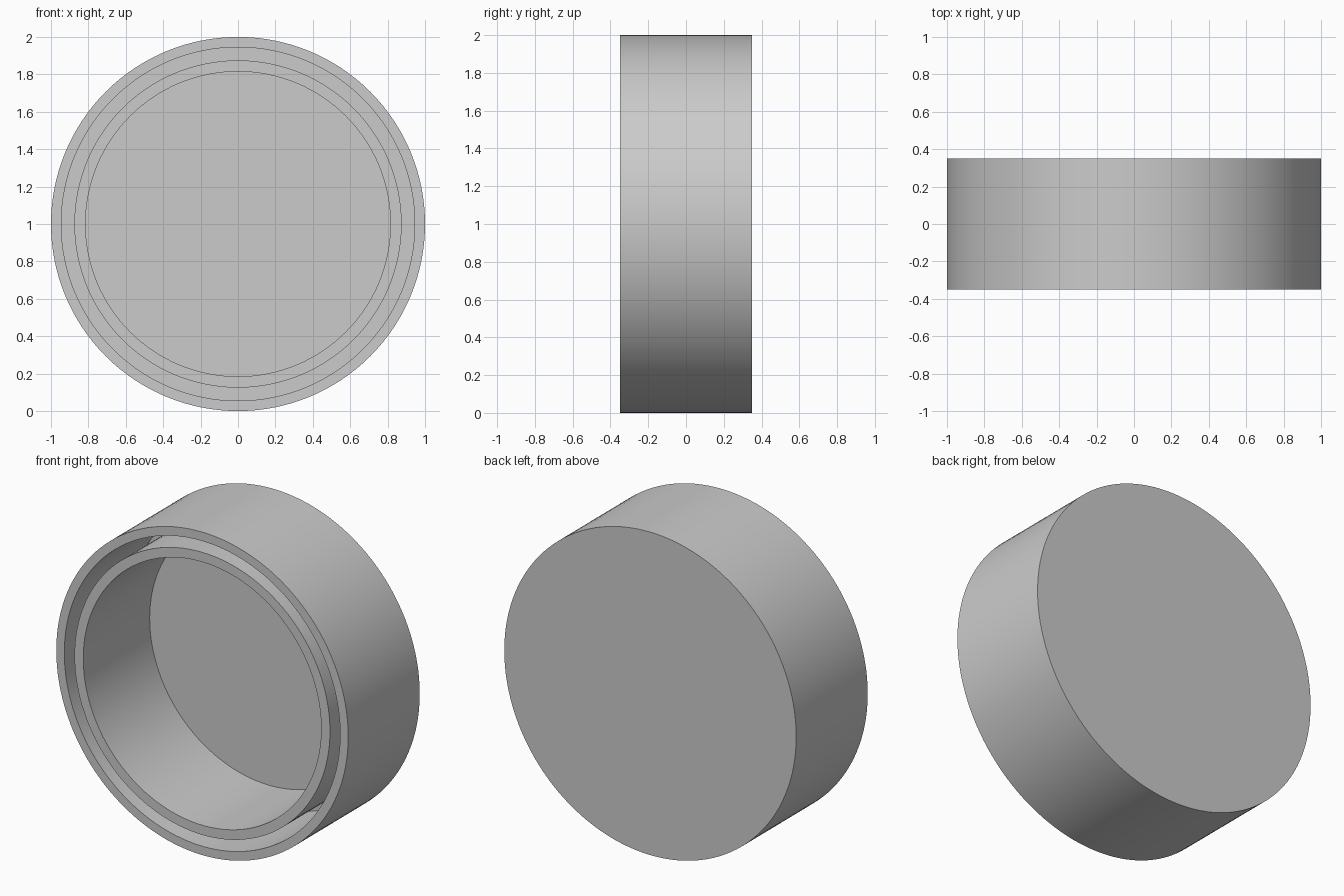
import bpy
import bmesh
from math import radians, sin, cos, tau

cube = bpy.data.objects.get("Cube")
if cube:
    bpy.data.objects.remove(cube, do_unlink=True)

SEGMENTS = 128
FRONT, FLOOR, BACK = -0.35, 0.30, 0.35

grey = bpy.data.materials.new("light grey")
grey.use_nodes = True
colour = (0.6, 0.6, 0.6, 1)
grey.diffuse_color = colour
grey.node_tree.nodes["Principled BSDF"].inputs["Base Color"].default_value = colour


def lathe(name, profile):
    """Turn (radius, y) points about the y axis and cap both open ends."""
    bm = bmesh.new()
    rings = []
    for r, y in profile:
        angles = [tau * i / SEGMENTS for i in range(SEGMENTS)]
        rings.append([bm.verts.new((r * cos(a), y, 1 + r * sin(a))) for a in angles])
    for a, b in zip(rings, rings[1:]):
        for i in range(SEGMENTS):
            j = (i + 1) % SEGMENTS
            bm.faces.new((a[i], a[j], b[j], b[i]))
    bm.faces.new(rings[0])
    bm.faces.new(rings[-1])
    bmesh.ops.recalc_face_normals(bm, faces=bm.faces)
    mesh = bpy.data.meshes.new(name)
    bm.to_mesh(mesh)
    bm.free()
    mesh.materials.append(grey)
    obj = bpy.data.objects.new(name, mesh)
    bpy.context.collection.objects.link(obj)
    bpy.ops.object.select_all(action="DESELECT")
    obj.select_set(True)
    bpy.context.view_layer.objects.active = obj
    bpy.ops.object.shade_smooth_by_angle(angle=radians(30))


# Round lid: back disc, outer wall, deep groove, inner wall and recessed floor
lathe("double_walled_lid", [
    (1.0, BACK), (1.0, FRONT),
    (0.945, FRONT), (0.945, FLOOR),
    (0.875, FLOOR), (0.875, FRONT),
    (0.815, FRONT), (0.815, FLOOR),
])
